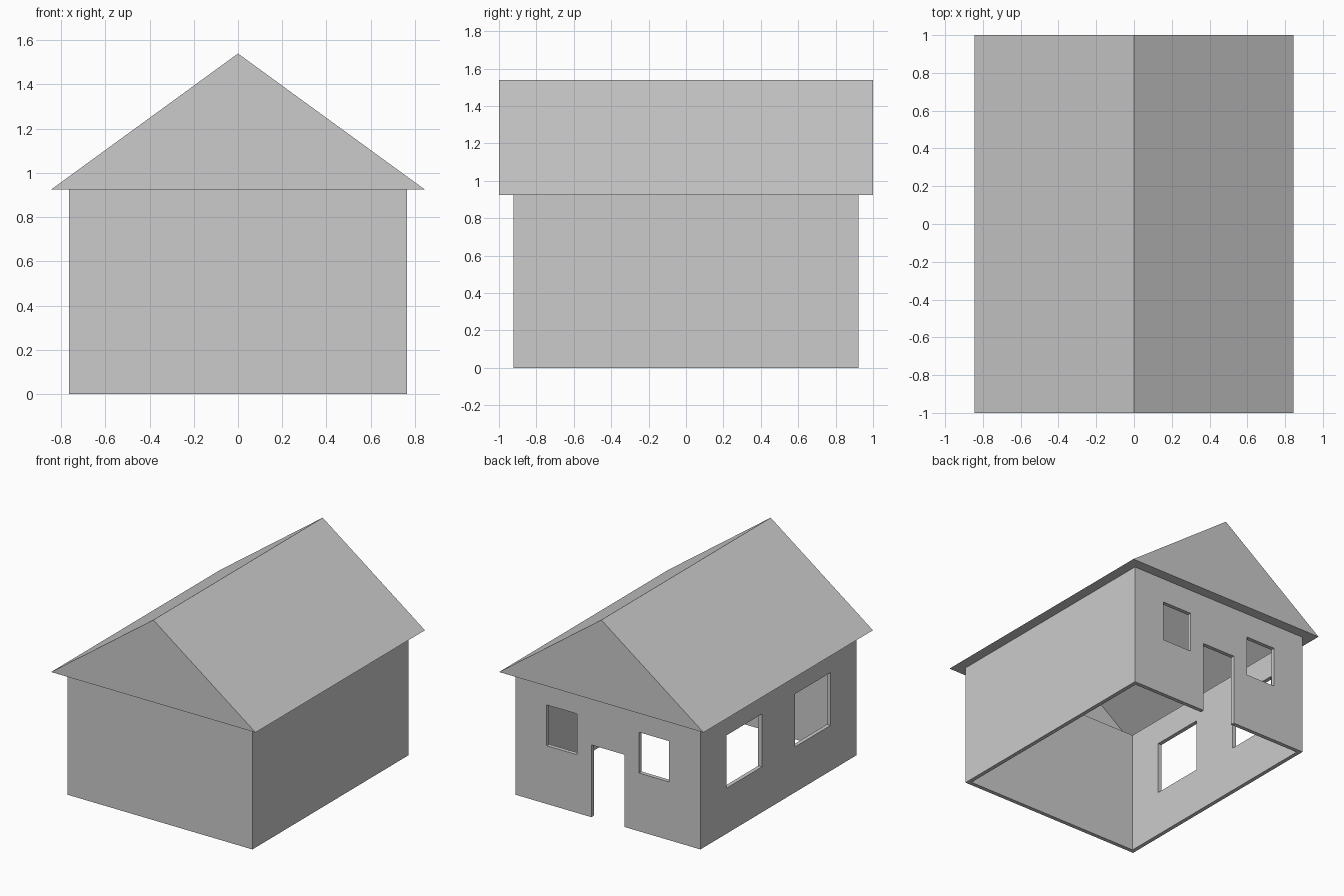
import bpy, bmesh

if "Cube" in bpy.data.objects:
    bpy.data.objects.remove(bpy.data.objects["Cube"])

WX, WY, WH, T = 0.765, 0.922, 0.925, 0.03   # wall half sizes, height, thickness
RX, RY, RIDGE = 0.845, 1.0, 1.54            # roof half sizes and ridge height


def make_object(name, bm):
    bmesh.ops.recalc_face_normals(bm, faces=bm.faces)
    mesh = bpy.data.meshes.new(name)
    bm.to_mesh(mesh)
    bm.free()
    obj = bpy.data.objects.new(name, mesh)
    bpy.context.collection.objects.link(obj)
    return obj


def box(name, x0, x1, y0, y1, z0, z1):
    bm = bmesh.new()
    bmesh.ops.create_cube(bm, size=1)
    for v in bm.verts:
        v.co.x = x1 if v.co.x > 0 else x0
        v.co.y = y1 if v.co.y > 0 else y0
        v.co.z = z1 if v.co.z > 0 else z0
    return make_object(name, bm)


def cut(target, cutter):
    mod = target.modifiers.new("cut", 'BOOLEAN')
    mod.operation = 'DIFFERENCE'
    mod.solver = 'EXACT'
    mod.object = cutter
    bpy.context.view_layer.objects.active = target
    bpy.ops.object.modifier_apply(modifier=mod.name)
    bpy.data.objects.remove(cutter)


# Walls: hollow, open below and above
walls = box("walls", -WX, WX, -WY, WY, 0, WH)
cut(walls, box("room_cutter", -WX + T, WX - T, -WY + T, WY - T, -0.2, WH + 0.2))

# Doorway and two windows in the back wall
cut(walls, box("door_cutter", -0.137, 0.137, WY - 0.1, WY + 0.1, -0.2, 0.54))
for s in (-1, 1):
    xs = sorted((s * 0.257, s * 0.506))
    cut(walls, box("back_window_cutter", *xs, WY - 0.1, WY + 0.1, 0.435, 0.74))

# Two larger windows in the left wall
for s in (-1, 1):
    ys = sorted((s * 0.197, s * 0.613))
    cut(walls, box("side_window_cutter", -WX - 0.1, -WX + 0.1, *ys, 0.34, 0.735))

# Gable roof with a flat soffit ring around the wall tops
bm = bmesh.new()
corners = ((-1, -1), (1, -1), (1, 1), (-1, 1))
eave = [bm.verts.new((sx * RX, sy * RY, WH)) for sx, sy in corners]
hole = [bm.verts.new((sx * WX, sy * WY, WH)) for sx, sy in corners]
front, back = [bm.verts.new((0, sy * RY, RIDGE)) for sy in (-1, 1)]
bm.faces.new((eave[0], eave[1], front))
bm.faces.new((eave[2], eave[3], back))
bm.faces.new((eave[1], eave[2], back, front))
bm.faces.new((eave[3], eave[0], front, back))
for i in range(4):
    j = (i + 1) % 4
    bm.faces.new((eave[j], eave[i], hole[i], hole[j]))
make_object("roof", bm)
